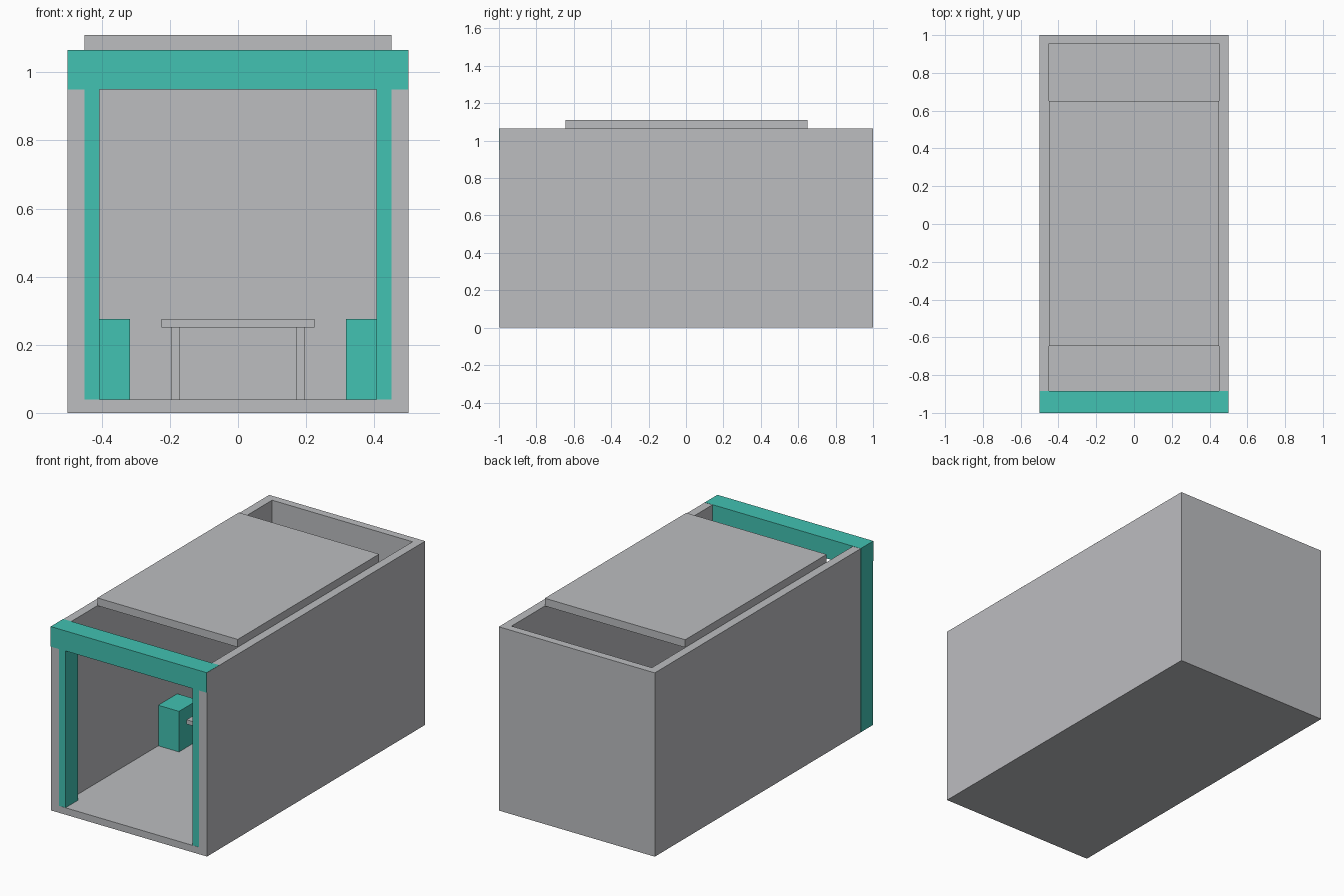
import bpy

if "Cube" in bpy.data.objects:
    bpy.data.objects.remove(bpy.data.objects["Cube"], do_unlink=True)


def material(name, rgb):
    mat = bpy.data.materials.new(name)
    mat.use_nodes = True
    colour = (*rgb, 1)
    mat.diffuse_color = colour
    mat.node_tree.nodes["Principled BSDF"].inputs["Base Color"].default_value = colour
    return mat


grey = material("light grey", (0.503, 0.509, 0.527))
teal = material("teal", (0.054, 0.539, 0.445))


def box(name, x, y, z, mat):
    """Box spanning the given (low, high) range on each axis."""
    spans = (x, y, z)
    bpy.ops.mesh.primitive_cube_add(size=1)
    ob = bpy.context.object
    ob.name = name
    for v in ob.data.vertices:
        v.co = [lo + (c + 0.5) * (hi - lo) for c, (lo, hi) in zip(v.co, spans)]
    ob.data.materials.append(mat)
    return ob


HALF, WALL, FLOOR, TOP = 0.5, 0.05, 0.04, 1.065
INNER = HALF - WALL
FRONT, FRAME_BACK = -1.0, -0.885

# Hollow body, open at the front and top
body = box("body_shell", (-HALF, HALF), (FRONT + 0.002, 1), (0, TOP), grey)
cutter = box("cavity_cutter", (-INNER, INNER), (-1.2, 0.955), (FLOOR, 1.3), grey)
cutter.hide_render = True
cut = body.modifiers.new("cavity", "BOOLEAN")
cut.operation = "DIFFERENCE"
cut.solver = "EXACT"
cut.object = cutter
bpy.context.view_layer.objects.active = body
bpy.ops.object.modifier_apply(modifier=cut.name)
bpy.data.objects.remove(cutter, do_unlink=True)

# Raised roof panel
box("roof_panel", (-INNER, INNER), (-0.645, 0.65), (TOP, 1.11), grey)

# Front frame: lintel and two posts, the right side clad on its outer face
box("front_lintel", (-HALF - 0.001, HALF - 0.001), (FRONT, FRAME_BACK),
    (0.95, TOP + 0.001), teal)
box("right_post", (-HALF - 0.001, -0.407), (FRONT + 0.003, FRAME_BACK),
    (0.001, 0.95), teal)
box("left_post", (0.407, HALF - 0.001), (FRONT + 0.003, FRAME_BACK),
    (0.001, 0.95), teal)

# Side cabinets against the walls
for side, x in (("right", (-INNER, -0.317)), ("left", (0.317, INNER))):
    box(side + "_cabinet", x, (-0.0875, 0.0875), (FLOOR, 0.275), teal)

# Table with four legs
box("table_top", (-0.225, 0.225), (-0.15, 0.15), (0.25, 0.275), grey)
for sx in (-1, 1):
    for sy in (-1, 1):
        cx, cy, r = sx * 0.183, sy * 0.108, 0.0125
        box("table_leg", (cx - r, cx + r), (cy - r, cy + r), (FLOOR, 0.25), grey)
